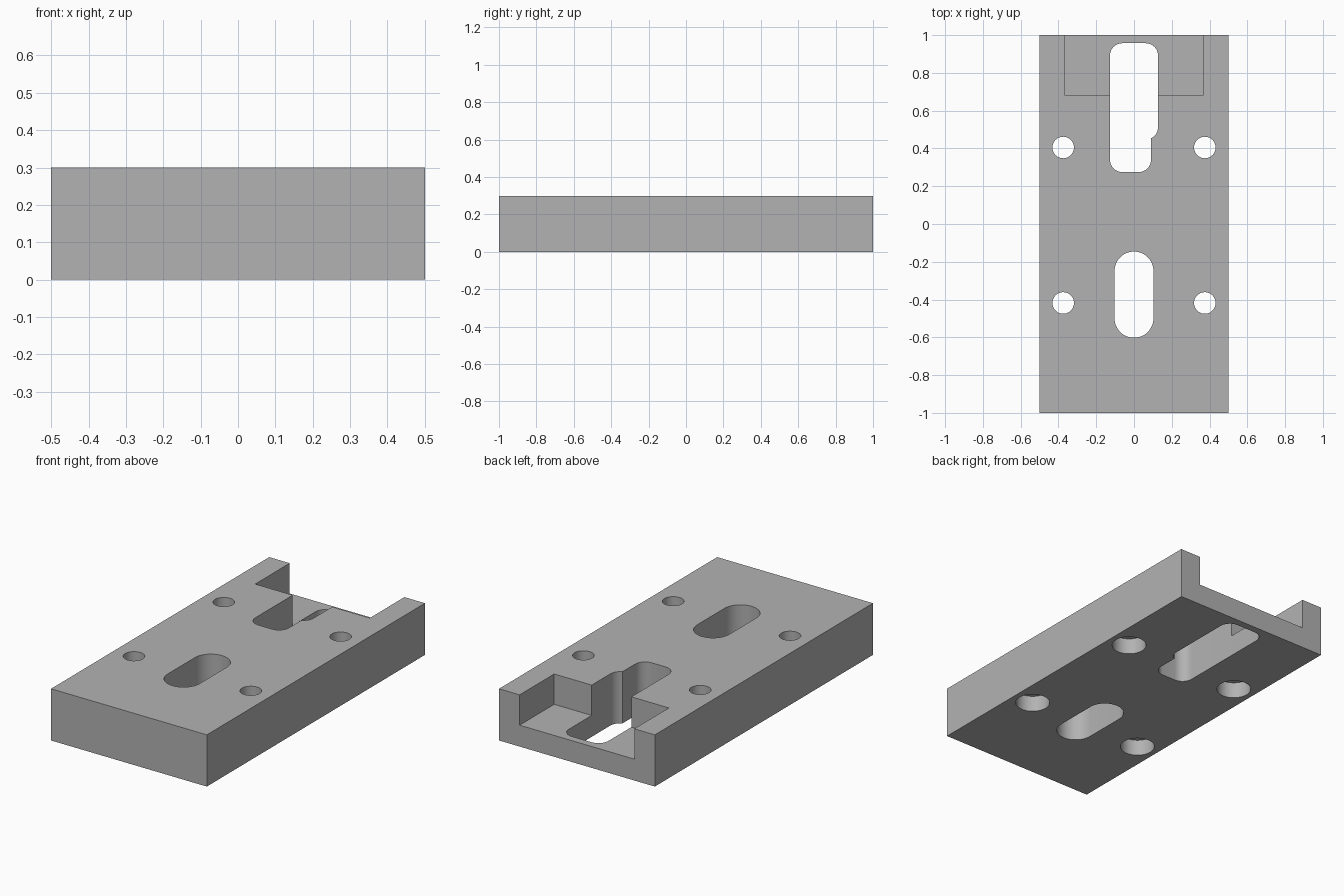
import bpy
import bmesh
from math import cos, sin, radians, acos, degrees

LENGTH, WIDTH, HEIGHT = 2.0, 1.0, 0.3

cube = bpy.data.objects.get("Cube")
if cube:
    bpy.data.objects.remove(cube, do_unlink=True)

grey = bpy.data.materials.new("plain grey")
grey.use_nodes = True
grey.diffuse_color = (0.448, 0.448, 0.448, 1)
grey.node_tree.nodes["Principled BSDF"].inputs["Base Color"].default_value = grey.diffuse_color


def prism(name, outline, z0, z1):
    """Extrude a counter-clockwise outline from z0 to z1."""
    bm = bmesh.new()
    base = bm.faces.new([bm.verts.new((x, y, z0)) for x, y in outline])
    ext = bmesh.ops.extrude_face_region(bm, geom=[base])
    top = [v for v in ext["geom"] if isinstance(v, bmesh.types.BMVert)]
    bmesh.ops.translate(bm, verts=top, vec=(0, 0, z1 - z0))
    bmesh.ops.recalc_face_normals(bm, faces=bm.faces)
    mesh = bpy.data.meshes.new(name)
    bm.to_mesh(mesh)
    bm.free()
    mesh.materials.append(grey)
    obj = bpy.data.objects.new(name, mesh)
    bpy.context.collection.objects.link(obj)
    return obj


def rectangle(x0, x1, y0, y1):
    return [(x0, y0), (x1, y0), (x1, y1), (x0, y1)]


def arc(cx, cy, r, start, end, steps=12):
    angles = [radians(start + (end - start) * i / steps) for i in range(steps + 1)]
    return [(cx + r * cos(a), cy + r * sin(a)) for a in angles]


def circle(cx, cy, r):
    return arc(cx, cy, r, 0, 360, 48)[:-1]


def cut(target, outline, z0, z1):
    """Subtract a prism from the target and discard the cutter."""
    cutter = prism("cutter", outline, z0, z1)
    cutter.hide_render = True
    mod = target.modifiers.new("cut", 'BOOLEAN')
    mod.operation = 'DIFFERENCE'
    mod.solver = 'EXACT'
    mod.object = cutter
    bpy.context.view_layer.objects.active = target
    bpy.ops.object.modifier_apply(modifier=mod.name)
    bpy.data.objects.remove(cutter, do_unlink=True)


# Block
plate = prism("mounting_plate",
              rectangle(-WIDTH / 2, WIDTH / 2, -LENGTH / 2, LENGTH / 2), 0, HEIGHT)
below, above = -0.1, HEIGHT + 0.1

# Open pocket at the back edge
cut(plate, rectangle(-0.368, 0.368, 0.683, 1.1), 0.124, above)

# Stepped slot with rounded corners
r, half, step_x = 0.065, 0.127, 0.09
inner = half - r
step_angle = -degrees(acos((step_x - inner) / r))
stepped_slot = (arc(inner, 0.957 - r, r, 0, 90)
                + arc(-inner, 0.957 - r, r, 90, 180)
                + arc(-inner, 0.275 + r, r, 180, 270)
                + arc(step_x - r, 0.275 + r, r, 270, 360)
                + arc(inner, 0.447 + r, r, step_angle, 0))
cut(plate, stepped_slot, below, above)

# Round-ended slot
r = 0.103
cut(plate, arc(0, -0.146 - r, r, 0, 180, 24) + arc(0, -0.602 + r, r, 180, 360, 24),
    below, above)

# Four screw holes, counterbored from underneath
for x in (-0.375, 0.375):
    for y in (-0.418, 0.405):
        cut(plate, circle(x, y, 0.057), below, above)
        cut(plate, circle(x, y, 0.093), below, 0.094)

# Smooth curved walls, sharp edges
bpy.ops.object.select_all(action='DESELECT')
plate.select_set(True)
bpy.context.view_layer.objects.active = plate
bpy.ops.object.shade_smooth_by_angle(angle=radians(30))
